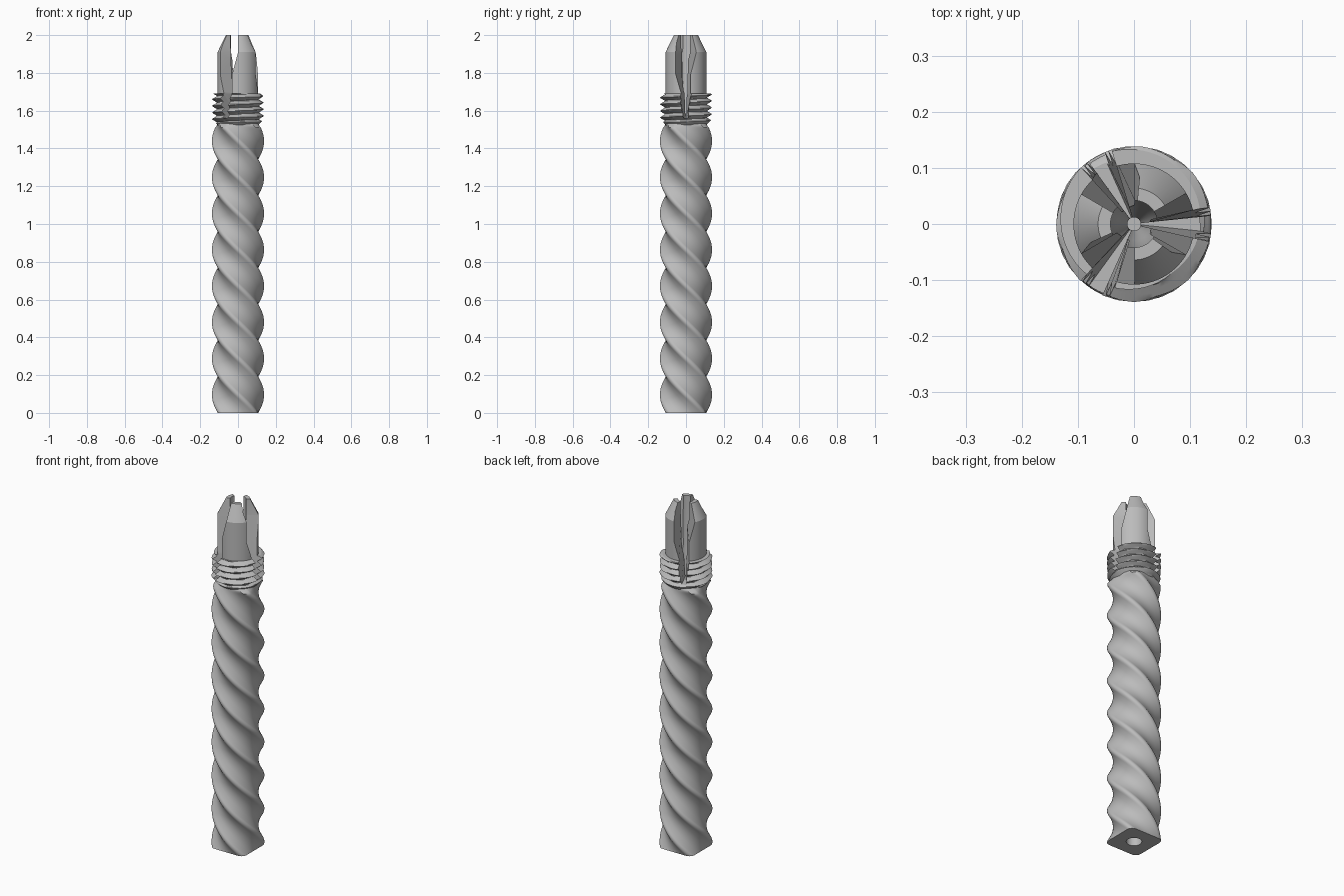
import bpy
import bmesh
from math import cos, sin, tan, pi, radians, hypot

cube = bpy.data.objects.get("Cube")
if cube:
    bpy.data.objects.remove(cube)

steel = bpy.data.materials.new("grey_steel")
steel.use_nodes = True
GREY = (0.5, 0.5, 0.5, 1)
steel.diffuse_color = GREY
steel.node_tree.nodes["Principled BSDF"].inputs["Base Color"].default_value = GREY


def loft(name, rings):
    """Closed solid through a stack of rings with equal point counts."""
    bm = bmesh.new()
    loops = [[bm.verts.new(p) for p in ring] for ring in rings]
    n = len(loops[0])
    for low, high in zip(loops, loops[1:]):
        for i in range(n):
            j = (i + 1) % n
            bm.faces.new((low[i], low[j], high[j], high[i]))
    bm.faces.new(loops[0][::-1])
    bm.faces.new(loops[-1])
    bmesh.ops.recalc_face_normals(bm, faces=bm.faces)
    mesh = bpy.data.meshes.new(name)
    bm.to_mesh(mesh)
    bm.free()
    obj = bpy.data.objects.new(name, mesh)
    bpy.context.collection.objects.link(obj)
    mesh.materials.append(steel)
    return obj


def circle(r, z, n=96):
    return [(r * cos(2 * pi * i / n), r * sin(2 * pi * i / n), z) for i in range(n)]


def select(obj):
    bpy.ops.object.select_all(action='DESELECT')
    obj.select_set(True)
    bpy.context.view_layer.objects.active = obj


def cut(obj, cutter):
    cutter.hide_render = True
    select(obj)
    mod = obj.modifiers.new("cut", 'BOOLEAN')
    mod.operation = 'DIFFERENCE'
    mod.solver = 'EXACT'
    mod.object = cutter
    bpy.ops.object.modifier_apply(modifier=mod.name)
    bpy.data.objects.remove(cutter)


def smooth(obj, angle):
    select(obj)
    bpy.ops.object.shade_smooth_by_angle(angle=radians(angle))


# Twisted handle: rounded square turning two full times
HALF, ROUND, TOP, ROWS = 0.107, 0.032, 1.535, 192
section = []
for k in range(4):
    for s in range(7):
        a = k * pi / 2 + s * pi / 12
        c = k * pi / 2 + pi / 4
        reach = (HALF - ROUND) * 2 ** 0.5
        section.append((reach * cos(c) + ROUND * cos(a), reach * sin(c) + ROUND * sin(a)))
    # extra points along the flat side
    x0, y0 = section[-1]
    nx, ny = -sin(k * pi / 2), cos(k * pi / 2)
    for t in (0.25, 0.5, 0.75):
        d = 2 * (HALF - ROUND) * t
        section.append((x0 - d * cos(k * pi / 2), y0 - d * sin(k * pi / 2)))

rings = []
for row in range(ROWS + 1):
    z = TOP * row / ROWS
    turn = -4 * pi * row / ROWS
    limit = 0.112 + max(0, TOP - z)          # chamfered upper corners
    ring = []
    for x, y in section:
        f = min(1, limit / hypot(x, y))
        ring.append((f * (x * cos(turn) - y * sin(turn)),
                     f * (x * sin(turn) + y * cos(turn)), z))
    rings.append(ring)
handle = loft("twisted_handle", rings)
cut(handle, loft("base_hole_cutter", [circle(0.04, -0.05, 48), circle(0.04, 0.25, 48)]))
smooth(handle, 35)

# Threaded collar with jaws above it
N, PITCH, LOW, HIGH = 96, 0.035, 1.52, 1.69
STEPS = 40


def thread_ring(z):
    ring = []
    for i in range(N):
        phase = ((z - LOW) / PITCH - i / N) % 1
        r = 0.139 - 0.029 * abs(2 * phase - 1)
        r = min(r, 0.104 + max(0, z - LOW))  # run-in at the lower end
        ring.append((r * cos(2 * pi * i / N), r * sin(2 * pi * i / N), z))
    return ring


rings = [thread_ring(LOW + (HIGH - LOW) * s / STEPS) for s in range(STEPS + 1)]
rings += [circle(r, z) for r, z in ((0.108, HIGH), (0.108, 1.91), (0.064, 2.0))]
collet = loft("threaded_collet", rings)

# Central bore that narrows downward
bore = ((0.012, 1.54), (0.012, 1.56), (0.03, 1.68), (0.037, 1.76),
        (0.042, 1.86), (0.042, 2.05))
cut(collet, loft("bore_cutter", [circle(r, z, 48) for r, z in bore]))

# Three slots that widen upward, splitting the collet into jaws
for k in range(3):
    a = k * 2 * pi / 3
    wedge = []
    for z, half in ((1.56, 6), (1.69, 13), (1.91, 30), (2.05, 36)):
        w = 0.2 * tan(radians(half))
        flat = ((-0.003, 0), (0.2, -w), (0.2, w))
        wedge.append([(x * cos(a) - y * sin(a), x * sin(a) + y * cos(a), z) for x, y in flat])
    cut(collet, loft("slot_cutter", wedge))
smooth(collet, 25)
